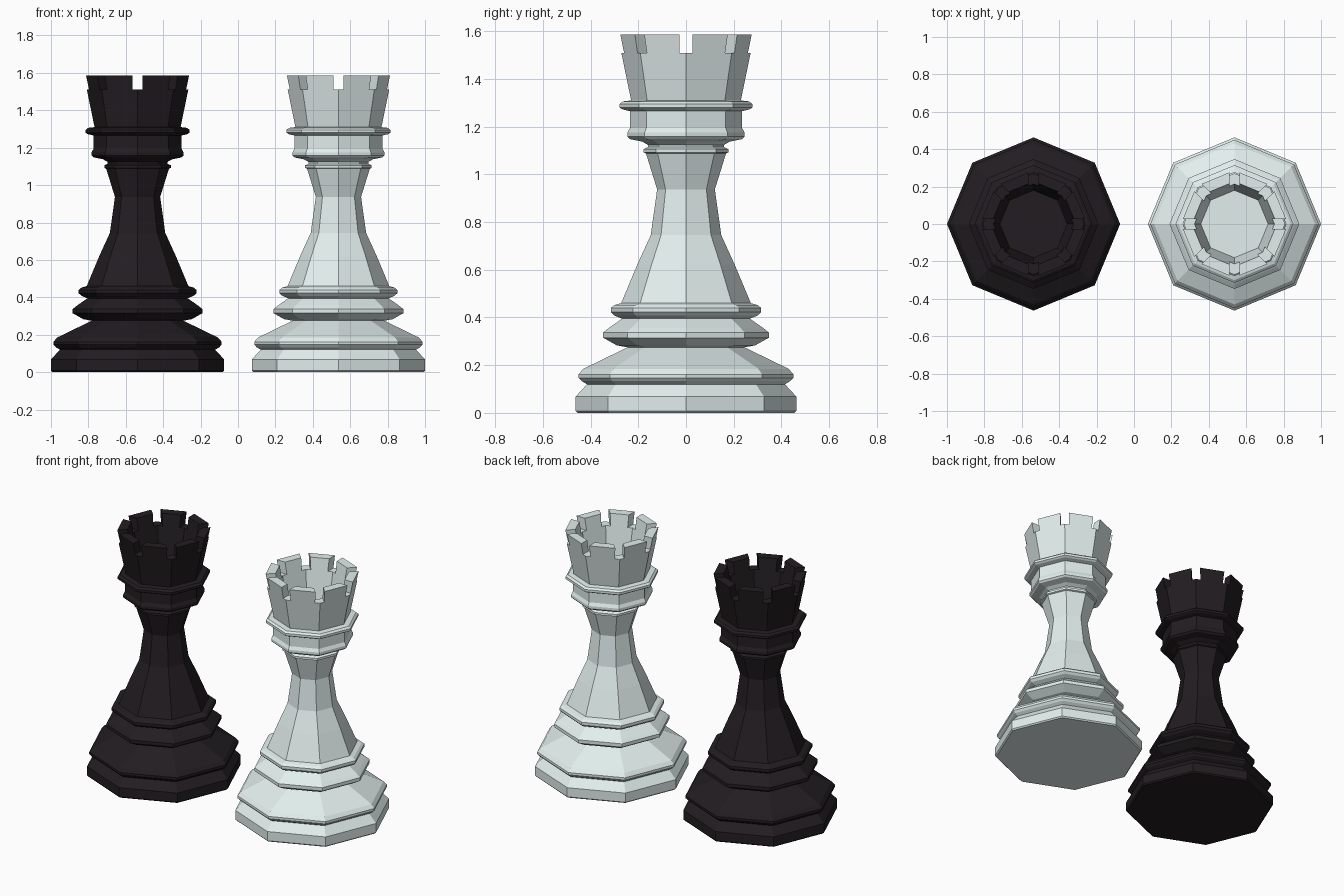
import bpy, bmesh
from math import cos, sin, pi
from mathutils import Vector

if "Cube" in bpy.data.objects:
    bpy.data.objects.remove(bpy.data.objects["Cube"])

SIDES = 8
# Body outline (radius, height), bottom to the notch floor of the crown
OUTLINE = [
    (0.455, 0.0), (0.463, 0.008), (0.463, 0.068), (0.415, 0.12), (0.437, 0.133),
    (0.450, 0.147), (0.450, 0.162), (0.430, 0.185), (0.245, 0.275), (0.29, 0.283),
    (0.347, 0.315), (0.347, 0.337), (0.325, 0.355), (0.268, 0.395), (0.30, 0.408),
    (0.315, 0.422), (0.315, 0.440), (0.30, 0.452), (0.272, 0.46), (0.205, 0.62),
    (0.148, 0.745), (0.121, 0.937), (0.168, 1.088), (0.178, 1.092), (0.178, 1.106),
    (0.160, 1.114), (0.160, 1.124), (0.185, 1.138), (0.235, 1.148), (0.246, 1.158),
    (0.246, 1.175), (0.235, 1.195), (0.235, 1.265), (0.265, 1.272), (0.278, 1.280),
    (0.278, 1.295), (0.265, 1.306), (0.230, 1.31),
]
NOTCH_Z, TOP_Z, FLOOR_Z = 1.51, 1.587, 1.32
HALF_GAP = 0.03


def outer_r(z):
    return 0.230 + (z - 1.31) * 0.057 / (TOP_Z - 1.31)


def inner_r(z):
    return 0.180 + (z - FLOOR_Z) * 0.047 / (TOP_Z - FLOOR_Z)


def corner(r, z, k):
    a = 2 * pi * k / SIDES
    return Vector((r * cos(a), r * sin(a), z))


def add_lathe(bm, outline):
    rings = [[bm.verts.new(corner(r, z, k)) for k in range(SIDES)] for r, z in outline]
    for a, b in zip(rings, rings[1:]):
        for k in range(SIDES):
            n = (k + 1) % SIDES
            bm.faces.new((a[k], a[n], b[n], b[k]))
    bm.faces.new(rings[0][::-1])
    bm.faces.new(rings[-1])


def add_merlon(bm, k):
    # Block along one side of the crown, stopping short of both corners
    def ends(r, z):
        a, b = corner(r, z, k), corner(r, z, k + 1)
        d = (b - a).normalized() * HALF_GAP
        return a + d, b - d
    loops = []
    for z in (NOTCH_Z, TOP_Z):
        o1, o2 = ends(outer_r(z), z)
        i1, i2 = ends(inner_r(z), z)
        loops.append([bm.verts.new(p) for p in (o1, o2, i2, i1)])
    lo, hi = loops
    bm.faces.new(hi)
    for j in range(4):
        n = (j + 1) % 4
        bm.faces.new((lo[j], lo[n], hi[n], hi[j]))


def make_object(name, bm, x, mat):
    mesh = bpy.data.meshes.new(name)
    bm.to_mesh(mesh)
    bm.free()
    mesh.materials.append(mat)
    obj = bpy.data.objects.new(name, mesh)
    obj.location.x = x
    bpy.context.collection.objects.link(obj)


def make_rook(label, x, color):
    mat = bpy.data.materials.new(label + "_paint")
    mat.diffuse_color = color
    mat.use_nodes = True
    mat.node_tree.nodes["Principled BSDF"].inputs["Base Color"].default_value = mat.diffuse_color
    # Turned body with hollow crown
    bm = bmesh.new()
    add_lathe(bm, OUTLINE + [(outer_r(NOTCH_Z), NOTCH_Z), (inner_r(NOTCH_Z), NOTCH_Z),
                             (inner_r(FLOOR_Z), FLOOR_Z)])
    make_object(label + "_rook_body", bm, x, mat)
    # Battlements
    bm = bmesh.new()
    for k in range(SIDES):
        add_merlon(bm, k)
    make_object(label + "_rook_battlements", bm, x, mat)


make_rook("dark", -0.537, (0.016, 0.012, 0.015, 1))
make_rook("light", 0.537, (0.76, 0.86, 0.85, 1))
